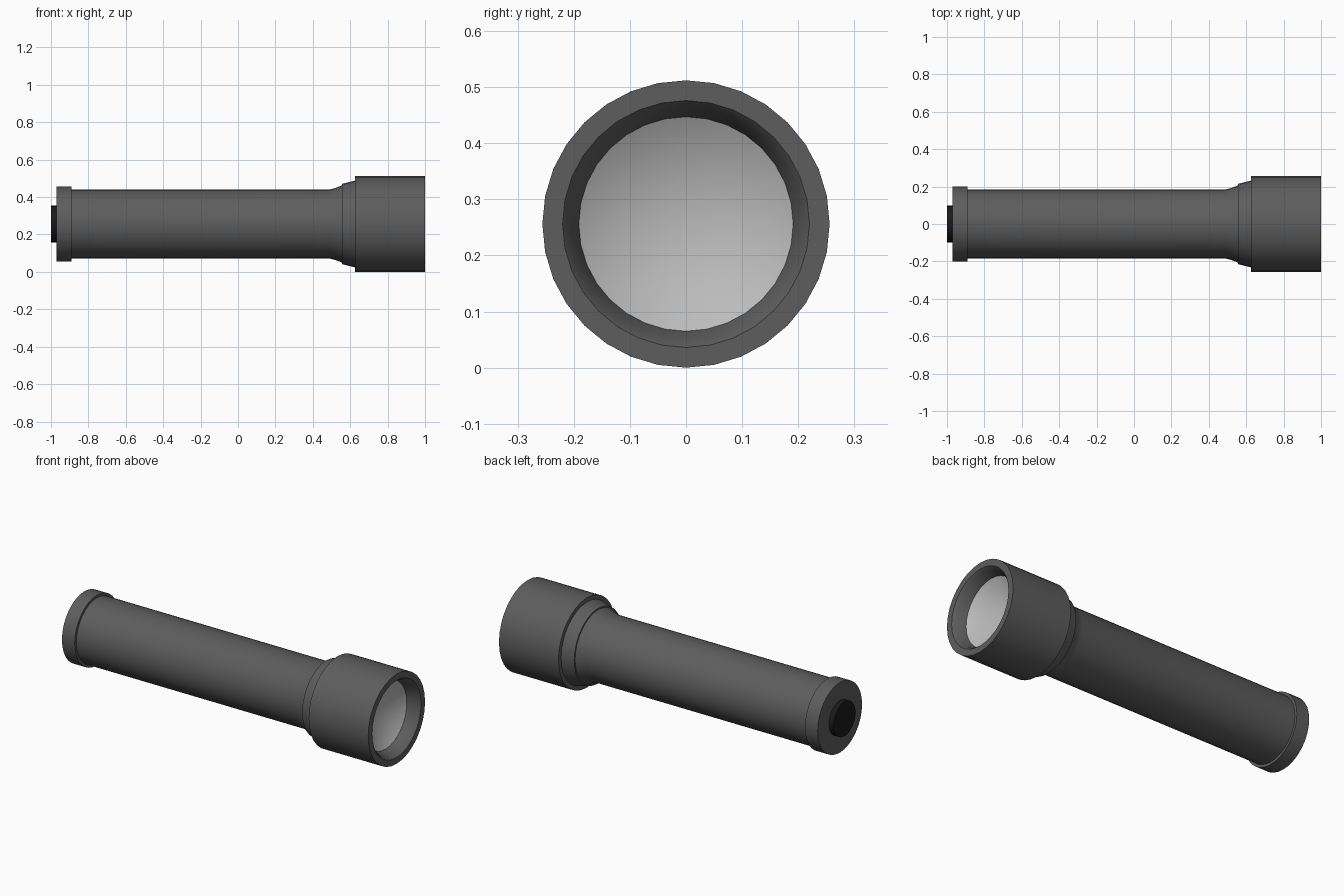
import bpy, bmesh, math

if "Cube" in bpy.data.objects:
    bpy.data.objects.remove(bpy.data.objects["Cube"])

SIDES = 32
AXIS_Z = 0.256


def material(name, grey):
    m = bpy.data.materials.new(name)
    m.diffuse_color = (grey, grey, grey, 1)
    m.use_nodes = True
    m.node_tree.nodes["Principled BSDF"].inputs["Base Color"].default_value = m.diffuse_color
    return m


def lathe(name, profile, mat, angle=30):
    """Spin (x, radius) points around the long axis; radius 0 closes to a point."""
    bm = bmesh.new()
    rings = []
    for x, r in profile:
        if r == 0:
            rings.append([bm.verts.new((x, 0, AXIS_Z))] * SIDES)
        else:
            rings.append([bm.verts.new((x, r * math.sin(a), AXIS_Z + r * math.cos(a)))
                          for a in (2 * math.pi * i / SIDES for i in range(SIDES))])
    for lo, hi in zip(rings, rings[1:]):
        for i in range(SIDES):
            j = (i + 1) % SIDES
            quad = list(dict.fromkeys((lo[i], hi[i], hi[j], lo[j])))
            bm.faces.new(quad)
    # a profile running towards +x gives outward faces with this winding reversed
    bmesh.ops.reverse_faces(bm, faces=bm.faces)
    mesh = bpy.data.meshes.new(name)
    bm.to_mesh(mesh)
    bm.free()
    obj = bpy.data.objects.new(name, mesh)
    bpy.context.collection.objects.link(obj)
    mesh.materials.append(mat)
    bpy.ops.object.select_all(action='DESELECT')
    bpy.context.view_layer.objects.active = obj
    obj.select_set(True)
    bpy.ops.object.shade_smooth_by_angle(angle=math.radians(angle))
    return obj


casing = material("casing", 0.11)
black = material("black_rubber", 0.01)
silver = material("silver", 0.5)

# Handle tube with flared front end
lathe("handle", [(-0.89, 0), (-0.89, 0.185), (0.49, 0.185), (0.52, 0.192),
                 (0.555, 0.206), (0.555, 0)], casing)

# Tail cap and push button
lathe("tail_cap", [(-0.97, 0), (-0.97, 0.2), (-0.89, 0.2), (-0.89, 0.18)], casing)
lathe("tail_button", [(-1.0, 0), (-1.0, 0.098), (-0.965, 0.098)], black)

# Tapered neck collar
lathe("neck_collar", [(0.555, 0.19), (0.555, 0.214), (0.625, 0.232)], casing)

# Head shell: back step, outer wall, front rim and sloping inner wall
lathe("head", [(0.625, 0.2), (0.625, 0.256), (1.0, 0.256), (1.0, 0.22),
               (0.985, 0.208), (0.93, 0.191)], casing, 50)

# Concave reflector
lathe("reflector", [(0.82, 0), (0.93, 0.191)][::-1], silver, 80)
